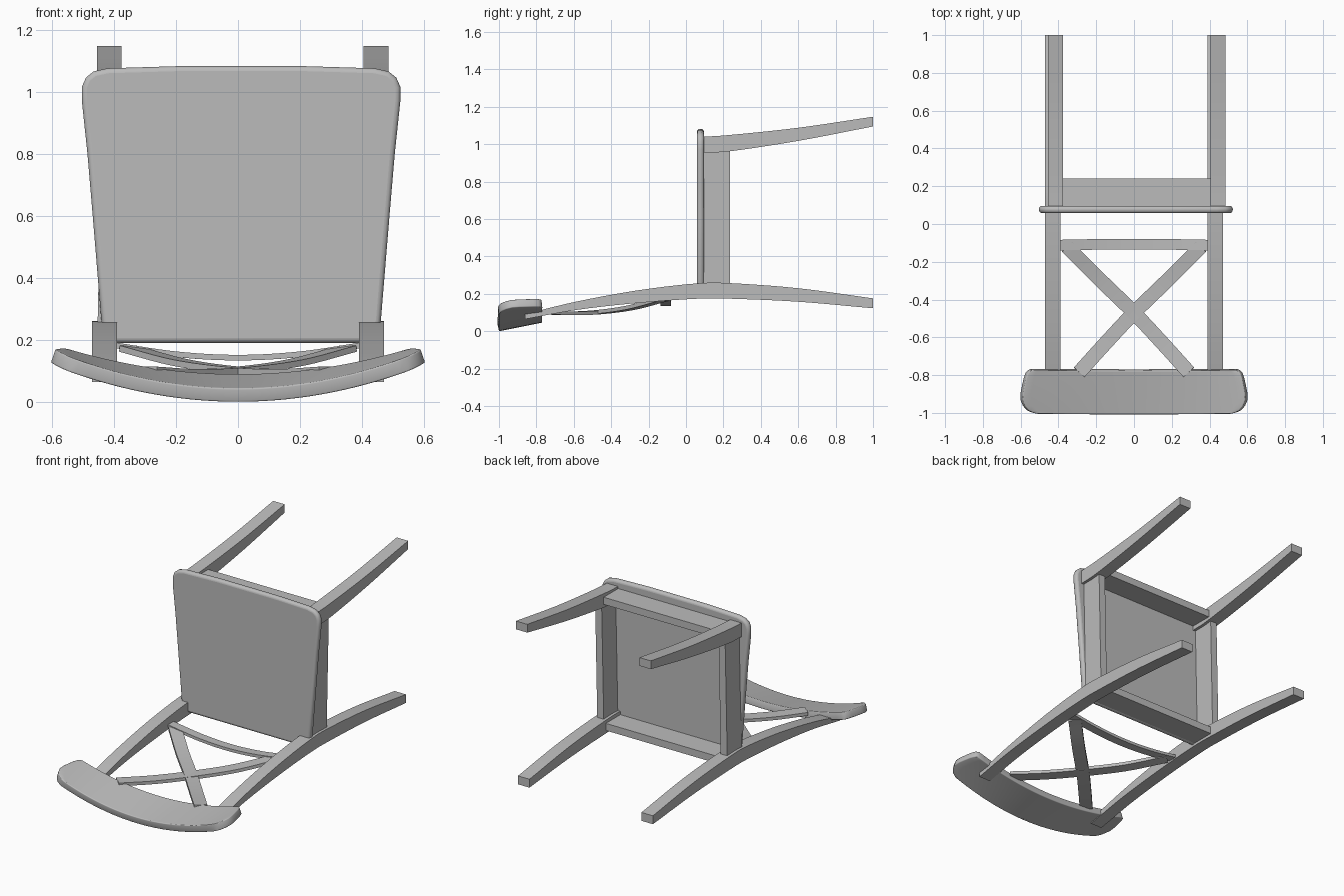
import bpy, bmesh, math
from mathutils import Vector

if "Cube" in bpy.data.objects:
    bpy.data.objects.remove(bpy.data.objects["Cube"], do_unlink=True)

grey = bpy.data.materials.new("plain grey")
grey.use_nodes = True
grey.diffuse_color = (0.5, 0.5, 0.5, 1)
grey.node_tree.nodes["Principled BSDF"].inputs["Base Color"].default_value = grey.diffuse_color


def finish(bm, name, bevel=0, segments=3, thickness=0):
    if not thickness:
        bmesh.ops.recalc_face_normals(bm, faces=bm.faces)
    mesh = bpy.data.meshes.new(name)
    bm.to_mesh(mesh)
    bm.free()
    mesh.materials.append(grey)
    obj = bpy.data.objects.new(name, mesh)
    bpy.context.collection.objects.link(obj)
    if thickness:
        mod = obj.modifiers.new("thickness", 'SOLIDIFY')
        mod.thickness, mod.offset = thickness, 1
    if bevel:
        mod = obj.modifiers.new("rounding", 'BEVEL')
        mod.width, mod.segments, mod.limit_method = bevel, segments, 'ANGLE'
        mod.angle_limit = math.radians(40)
    bpy.ops.object.select_all(action='DESELECT')
    obj.select_set(True)
    bpy.context.view_layer.objects.active = obj
    bpy.ops.object.shade_smooth_by_angle(angle=math.radians(35))
    return obj


def spline(points, steps=5):
    """Smooth interpolation through the points."""
    pts = [Vector(p) for p in points]
    pts = [2 * pts[0] - pts[1]] + pts + [2 * pts[-1] - pts[-2]]
    out = []
    for a, b, c, d in zip(pts, pts[1:], pts[2:], pts[3:]):
        for i in range(steps):
            t = i / steps
            out.append(0.5 * (2 * b + (c - a) * t + (2 * a - 5 * b + 4 * c - d) * t * t
                              + (3 * b - a - 3 * c + d) * t ** 3))
    return out + [pts[-2]]


def loft(name, rings, bevel=0, segments=2):
    bm = bmesh.new()
    loops = [[bm.verts.new(p) for p in ring] for ring in rings]
    n = len(loops[0])
    for a, b in zip(loops, loops[1:]):
        for i in range(n):
            bm.faces.new((a[i], a[(i + 1) % n], b[(i + 1) % n], b[i]))
    bm.faces.new(loops[0])
    bm.faces.new(loops[-1])
    return finish(bm, name, bevel, segments)


def leg(name, x, profile, width=0.08):
    # profile rows are y, underside z, upper z
    w = width / 2
    return loft(name, [[(x - w, y, lo), (x + w, y, lo), (x + w, y, hi), (x - w, y, hi)]
                       for y, lo, hi in spline(profile)])


def strip(name, points, width, thick):
    """Flat bar following a path, its broad side facing up."""
    path = spline(points, 8)
    rings = []
    for i, p in enumerate(path):
        along = path[min(i + 1, len(path) - 1)] - path[max(i - 1, 0)]
        side = along.cross(Vector((0, 0, 1))).normalized() * width / 2
        up = side.cross(along).normalized() * thick / 2
        rings.append([p - side - up, p + side - up, p + side + up, p - side + up])
    return loft(name, rings)


def box(name, a, b, width, depth, height):
    """Straight bar with an axis-aligned section from end a to end b."""
    h = Vector((width, depth, height)) / 2
    if height:
        section = [(0, -h.y, -h.z), (0, h.y, -h.z), (0, h.y, h.z), (0, -h.y, h.z)]
    else:
        section = [(-h.x, -h.y, 0), (h.x, -h.y, 0), (h.x, h.y, 0), (-h.x, h.y, 0)]
    return loft(name, [[Vector(end) + Vector(s) for s in section] for end in (a, b)])


# Legs: the long rear pair carries the backrest
rear = [(-0.86, 0.065, 0.092), (-0.58, 0.115, 0.16), (-0.25, 0.152, 0.22),
        (0.06, 0.174, 0.256), (0.24, 0.174, 0.257), (0.6, 0.158, 0.23), (1.0, 0.123, 0.176)]
front = [(0.09, 0.955, 1.04), (0.24, 0.963, 1.05), (0.6, 1.018, 1.088), (1.0, 1.095, 1.147)]
for side, s in (("left", 1), ("right", -1)):
    leg("rear_leg_" + side, s * 0.43, rear)
    leg("front_leg_" + side, s * 0.43 + 0.015, front)
    box("side_apron_" + side, (s * 0.43, 0.163, 0.24), (s * 0.43 + 0.015, 0.163, 0.98), 0.045, 0.146, 0)

# Cross aprons under the seat
box("front_apron", (-0.40, 0.165, 1.005), (0.43, 0.165, 1.005), 0, 0.15, 0.045)
box("rear_apron", (-0.41, 0.165, 0.215), (0.41, 0.165, 0.215), 0, 0.15, 0.045)

# Seat: tapered board with rounded front corners and edges
half = [(0.42, 0.19), (0.45, 0.26), (0.478, 0.6), (0.495, 0.8), (0.513, 0.97), (0.513, 1.015),
        (0.50, 1.045), (0.475, 1.065), (0.43, 1.075), (0.2, 1.082)]
outline = half + [(-x, z) for x, z in reversed(half)]
loft("seat", [[(x + 0.01, y, z) for x, z in outline] for y in (0.058, 0.096)], 0.016, 4)

# Backrest: curved rail and crossed braces
strip("back_rail", [(-0.41, -0.112, 0.185), (-0.2, -0.108, 0.154), (0, -0.107, 0.143),
                    (0.2, -0.108, 0.154), (0.41, -0.112, 0.185)], 0.056, 0.018)
for side, s in (("left", 1), ("right", -1)):
    strip("cross_brace_" + side, [(s * 0.355, -0.12, 0.172), (s * 0.18, -0.295, 0.126),
                                  (0, -0.47, 0.102), (s * -0.15, -0.63, 0.096),
                                  (s * -0.29, -0.785, 0.104)], 0.076, 0.02)

# Headrest: bowed panel with rounded ends
edge = spline([(-1.0, 0.525, 0), (-0.985, 0.57, 0), (-0.93, 0.603, 0), (-0.85, 0.593, 0),
               (-0.785, 0.575, 0), (-0.768, 0.55, 0)], 2)
bm = bmesh.new()
cols = 28
grid = []
for y, w, _ in edge:
    row = []
    for i in range(cols + 1):
        x = w * (2 * i / cols - 1)
        z = 0.33 * x * x + 0.2 * (y + 1) * (1 - 1.5 * x * x)
        row.append(bm.verts.new((x, y, z)))
    grid.append(row)
for a, b in zip(grid, grid[1:]):
    for i in range(cols):
        bm.faces.new((a[i], a[i + 1], b[i + 1], b[i]))
finish(bm, "headrest", 0.012, 3, 0.045)
